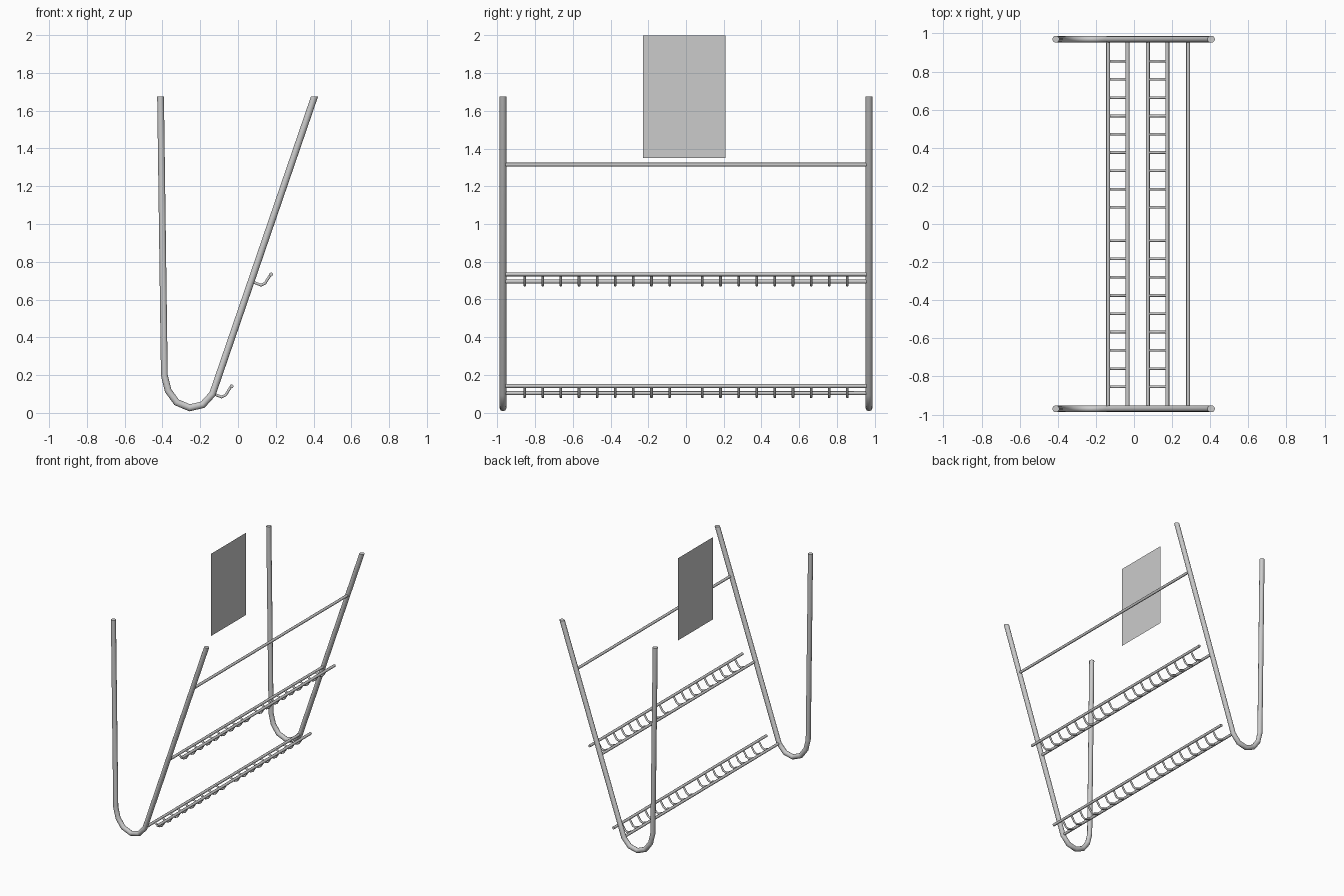
import bpy, bmesh, math
from mathutils import Vector

if "Cube" in bpy.data.objects:
    bpy.data.objects.remove(bpy.data.objects["Cube"])


def finish(name, bm):
    bmesh.ops.recalc_face_normals(bm, faces=bm.faces[:])
    for f in bm.faces:
        f.smooth = len(f.verts) == 4
    for e in bm.edges:
        e.smooth = len(e.link_faces) < 2 or e.calc_face_angle(0) < math.radians(50)
    me = bpy.data.meshes.new(name)
    bm.to_mesh(me)
    bm.free()
    ob = bpy.data.objects.new(name, me)
    bpy.context.collection.objects.link(ob)
    return ob


def sweep(bm, path, y, radius, sides, flat_ends=False):
    """Mitred tube along a path of (x, z) points in the plane at y."""
    pts = [Vector(p) for p in path]
    rings = []
    for i, p in enumerate(pts):
        a = (p - pts[i - 1]).normalized() if i else (pts[1] - p).normalized()
        b = (pts[i + 1] - p).normalized() if i < len(pts) - 1 else a
        na, nb = Vector((-a.y, a.x)), Vector((-b.y, b.x))
        n = (na + nb).normalized()
        if flat_ends and i in (0, len(pts) - 1):
            n = Vector((math.copysign(1, na.x), 0))
        n = n * (radius / n.dot(na))
        ring = []
        for k in range(sides):
            t = 2 * math.pi * (k + 0.5) / sides
            q = p + n * math.cos(t)
            ring.append(bm.verts.new((q.x, y + radius * math.sin(t), q.y)))
        rings.append(ring)
    for r, s in zip(rings, rings[1:]):
        for k in range(sides):
            j = (k + 1) % sides
            bm.faces.new((r[k], r[j], s[j], s[k]))
    bm.faces.new(rings[0])
    bm.faces.new(rings[-1])


def rail(name, x, z, radius=0.0105, half=0.956, sides=8):
    bm = bmesh.new()
    rings = [[bm.verts.new((x + radius * math.cos(2 * math.pi * k / sides), y,
                            z + radius * math.sin(2 * math.pi * k / sides)))
              for k in range(sides)] for y in (-half, half)]
    for k in range(sides):
        j = (k + 1) % sides
        bm.faces.new((rings[0][k], rings[0][j], rings[1][j], rings[1][k]))
    for r in rings:
        bm.faces.new(r)
    finish(name, bm)


# Bent side frames
frame_path = [(-0.41, 1.675), (-0.39, 0.20), (-0.37, 0.118), (-0.325, 0.056),
              (-0.256, 0.027), (-0.187, 0.043), (-0.135, 0.10), (0.405, 1.675)]
for name, y in (("front_side_frame", -0.97), ("back_side_frame", 0.97)):
    bm = bmesh.new()
    sweep(bm, frame_path, y, 0.0185, 12, True)
    finish(name, bm)

# Top crossbar
rail("top_crossbar", 0.284, 1.315)

# Two racks: inner rail, outer rail and a row of hooked rungs
hook = [(0.0, 0.0), (0.049, -0.019), (0.07, -0.009), (0.1, 0.038)]
for label, x, z in (("lower", -0.136, 0.103), ("upper", 0.073, 0.695)):
    rail(label + "_inner_rail", x, z)
    rail(label + "_outer_rail", x + 0.102, z + 0.038)
    bm = bmesh.new()
    for side in (-1, 1):
        for i in range(9):
            sweep(bm, [(x + u, z + v) for u, v in hook],
                  side * (0.087 + 0.096 * i), 0.0075, 8)
    finish(label + "_rungs", bm)

# Flat sign panel
bm = bmesh.new()
bm.faces.new([bm.verts.new((-0.077, y, z)) for y, z in
              ((-0.227, 1.35), (0.21, 1.35), (0.21, 2.0), (-0.227, 2.0))])
finish("sign_panel", bm)
